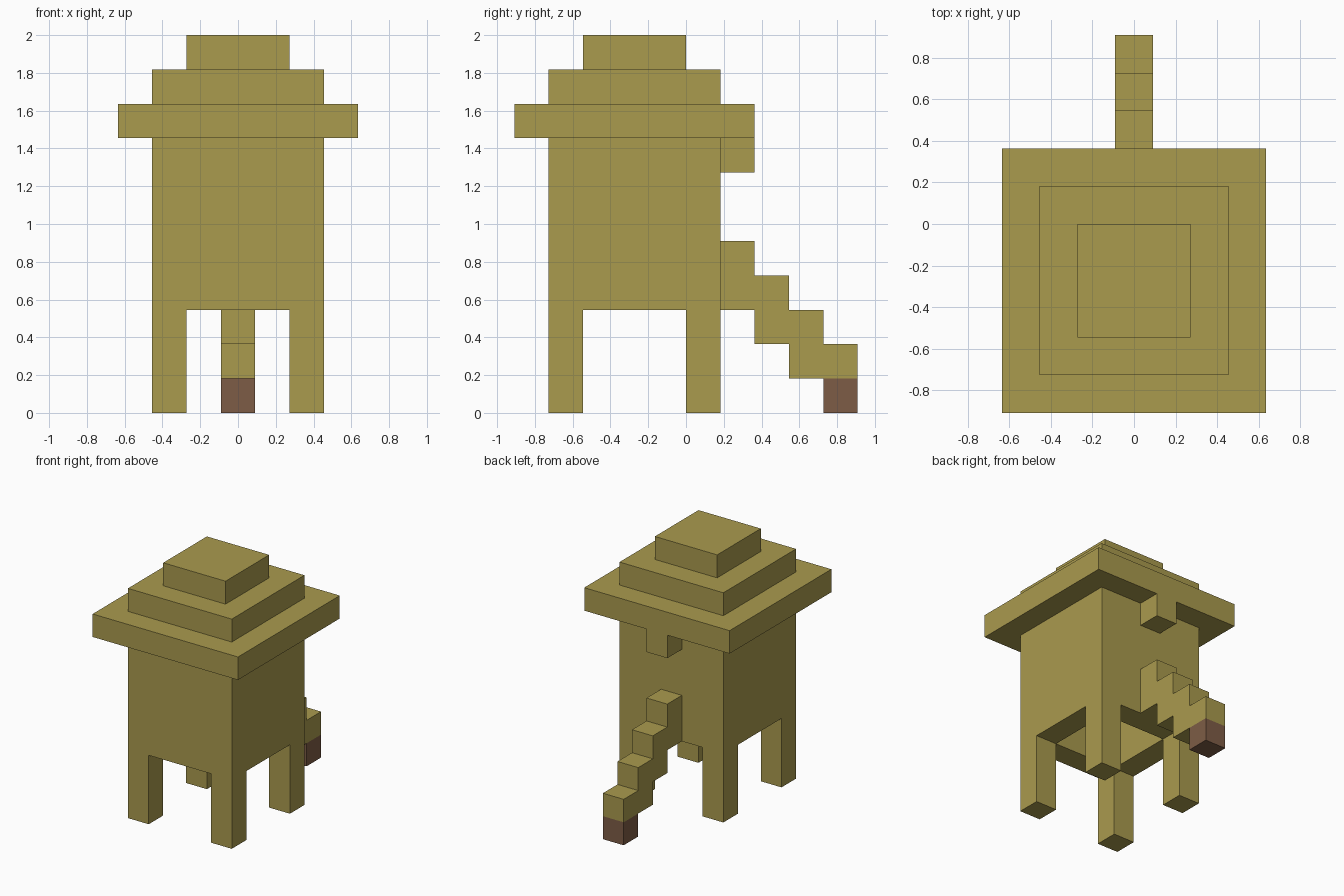
import bpy

if "Cube" in bpy.data.objects:
    bpy.data.objects.remove(bpy.data.objects["Cube"], do_unlink=True)

U = 2 / 11  # edge length of one block


def material(name, color):
    mat = bpy.data.materials.new(name)
    mat.use_nodes = True
    mat.diffuse_color = color
    mat.node_tree.nodes["Principled BSDF"].inputs["Base Color"].default_value = color
    return mat


olive = material("olive", (0.40, 0.325, 0.076, 1))
brown = material("brown", (0.208, 0.108, 0.061, 1))


def box(name, x, y, z, mat=olive):
    """Box from (low, high) ranges measured in blocks."""
    ranges = (x, y, z)
    bpy.ops.mesh.primitive_cube_add(size=1)
    ob = bpy.context.object
    ob.name = name
    ob.data.materials.append(mat)
    for v in ob.data.vertices:
        v.co = [U * ((lo + hi) / 2 + c * (hi - lo))
                for c, (lo, hi) in zip(v.co, ranges)]
    return ob


def cut(target, cutter):
    mod = target.modifiers.new(cutter.name, "BOOLEAN")
    mod.operation = "DIFFERENCE"
    mod.solver = "EXACT"
    mod.object = cutter
    cutter.hide_render = True
    cutter.hide_set(True)


# Hollow body standing on four corner legs
body = box("body_and_legs", (-2.5, 2.5), (-4, 1), (0, 8))
cut(body, box("hollow_cutter", (-1.5, 1.5), (-3, 0), (-1, 9)))
cut(body, box("front_gap_cutter", (-1.5, 1.5), (-6, 3), (-1, 3)))
cut(body, box("side_gap_cutter", (-4, 4), (-3, 0), (-1, 3)))

# Stepped roof, each tier smaller than the one below
for i, tier in enumerate(("brim", "middle", "top")):
    half = 3.5 - i
    box("roof_" + tier, (-half, half), (-1.5 - half, -1.5 + half), (8 + i, 9 + i))

# Small block under the back of the brim
box("back_block", (-0.5, 0.5), (1, 2), (7, 8))

# Chain of blocks stepping down at the back, with a brown tip
for i in range(3):
    box("tail_step_%d" % (i + 1), (-0.5, 0.5), (1 + i, 2 + i), (3 - i, 5 - i))
box("tail_end", (-0.5, 0.5), (4, 5), (1, 2))
box("tail_tip", (-0.5, 0.5), (4, 5), (0, 1), brown)
